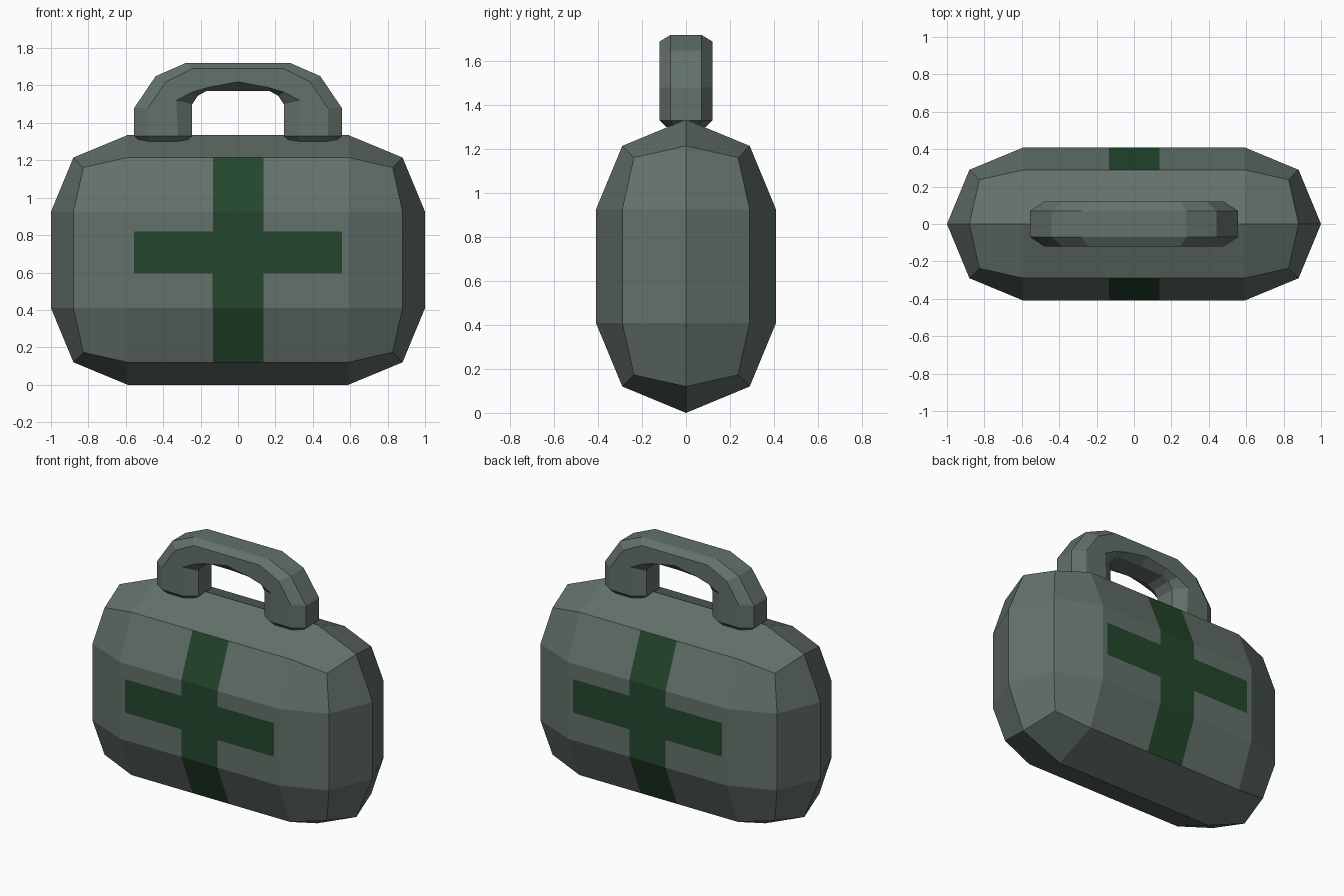
import bpy, bmesh
from mathutils import Vector

if "Cube" in bpy.data.objects:
    bpy.data.objects.remove(bpy.data.objects["Cube"])

R, HX, Z0, Z1 = 0.41, 0.59, 0.41, 0.925   # rounding radius, core half length, core heights


def material(name, rgb):
    m = bpy.data.materials.new(name)
    m.diffuse_color = (*rgb, 1)
    m.use_nodes = True
    m.node_tree.nodes["Principled BSDF"].inputs["Base Color"].default_value = m.diffuse_color
    return m


grey = material("grey green shell", (0.125, 0.165, 0.142))
green = material("dark green cross", (0.017, 0.062, 0.026))


def finish(bm, name, mats):
    bmesh.ops.recalc_face_normals(bm, faces=bm.faces)
    me = bpy.data.meshes.new(name)
    bm.to_mesh(me)
    bm.free()
    for m in mats:
        me.materials.append(m)
    ob = bpy.data.objects.new(name, me)
    bpy.context.collection.objects.link(ob)
    return ob


# Case body: two-segment rounded cube, pulled apart along x and z
bm = bmesh.new()
xs = [(-1, -HX), (0, -HX), (0, HX), (1, HX)]
ys = [(-1, 0), (0, 0), (1, 0)]
zs = [(-1, Z0), (0, Z0), (0, Z1), (1, Z1)]
axes = [xs, ys, zs]
for a in range(3):
    b, c = [k for k in range(3) if k != a]
    for end in (0, -1):
        for i in range(len(axes[b]) - 1):
            for j in range(len(axes[c]) - 1):
                quad = []
                for di, dj in ((0, 0), (1, 0), (1, 1), (0, 1)):
                    pick = [None] * 3
                    pick[a], pick[b], pick[c] = axes[a][end], axes[b][i + di], axes[c][j + dj]
                    d = Vector([p[0] for p in pick]).normalized() * R
                    quad.append(bm.verts.new(d + Vector([p[1] for p in pick])))
                bm.faces.new(quad)
bmesh.ops.remove_doubles(bm, verts=bm.verts, dist=1e-4)
bmesh.ops.recalc_face_normals(bm, faces=bm.faces)

# Cross on front and back: cut the outline into the faces, then colour
BX, ARM, A0, A1 = 0.135, 0.555, 0.595, 0.82
cuts = [((s * x, 0, 0), (1, 0, 0)) for x in (BX, ARM) for s in (-1, 1)]
cuts += [((0, 0, z), (0, 0, 1)) for z in (A0, A1)]
for co, no in cuts:
    bmesh.ops.bisect_plane(bm, geom=bm.verts[:] + bm.edges[:] + bm.faces[:],
                           plane_co=co, plane_no=no)
bm.normal_update()
for f in bm.faces:
    c = f.calc_center_median()
    if abs(f.normal.y) > 0.75:
        upright = abs(c.x) < BX
        arm = abs(c.x) < ARM and A0 < c.z < A1
        f.material_index = 1 if upright or arm else 0
finish(bm, "case_body", [grey, green])

# Handle: chamfered section swept over an arch
# each ring: outer, outer chamfer, inner chamfer, inner (x, z), then y scale
half = [
    ((.52, 1.30), (.46, 1.30), (.34, 1.30), (.28, 1.30), .75),
    ((.555, 1.33), (.48, 1.33), (.32, 1.33), (.245, 1.33), 1),
    ((.555, 1.48), (.48, 1.48), (.33, 1.52), (.245, 1.50), 1),
    ((.44, 1.65), (.385, 1.62), (.245, 1.565), (.215, 1.545), 1),
    ((.28, 1.72), (.245, 1.69), (.16, 1.59), (.17, 1.57), 1),
    ((0, 1.72), (0, 1.69), (0, 1.62), (0, 1.57), 1),
]
path = [(r, 1) for r in half] + [(r, -1) for r in reversed(half[:-1])]
bm = bmesh.new()
rings = []
for (o, oc, ic, i, k), s in path:
    pts = [(o, -.07), (oc, -.12), (ic, -.12), (i, -.07), (i, .07), (ic, .12), (oc, .12), (o, .07)]
    rings.append([bm.verts.new((s * p[0], y * k, p[1])) for p, y in pts])
for p, q in zip(rings, rings[1:]):
    for n in range(8):
        m = (n + 1) % 8
        bm.faces.new((p[n], p[m], q[m], q[n]))
bm.faces.new(rings[0])
bm.faces.new(rings[-1])
finish(bm, "carry_handle", [grey])
